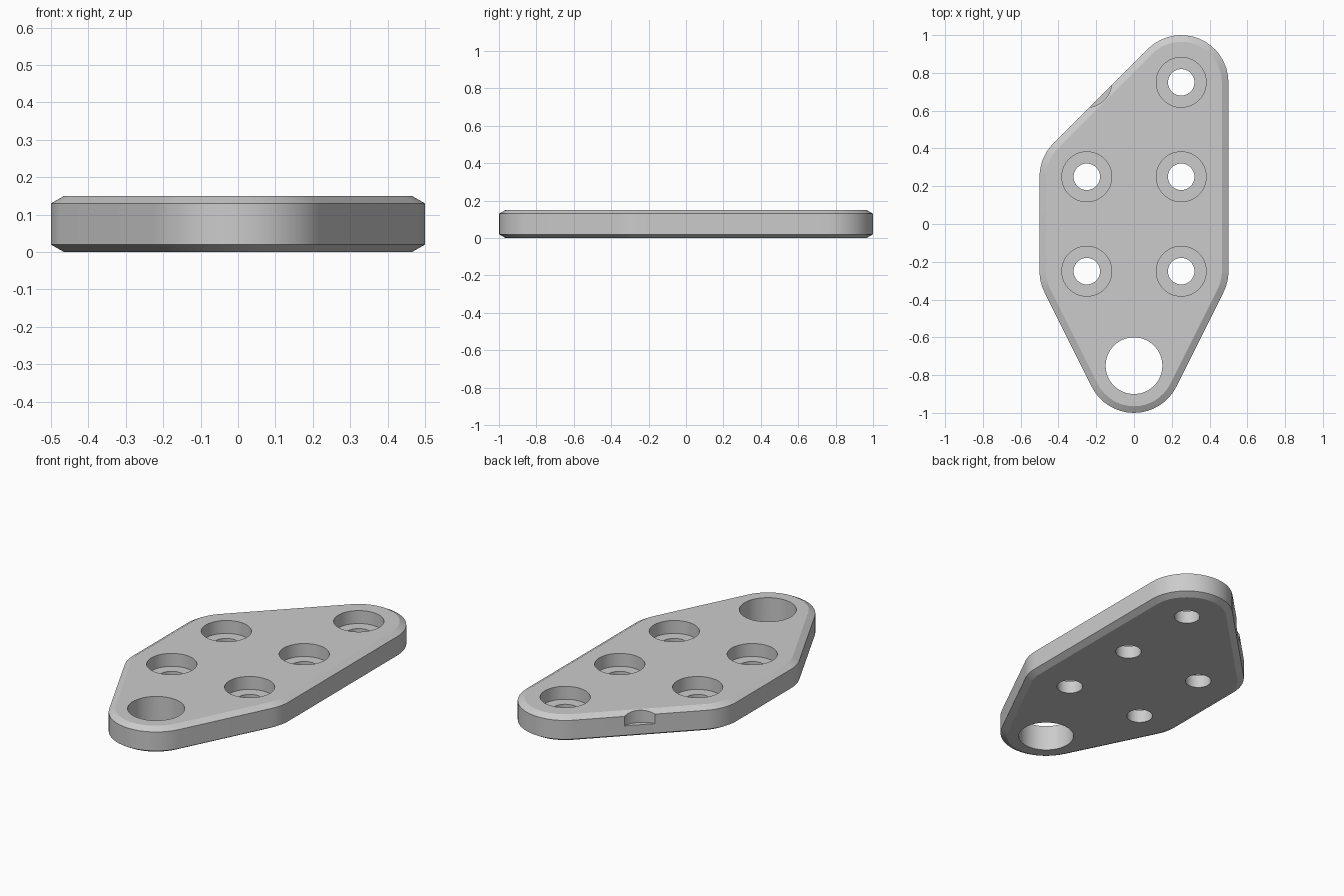
import bpy
from math import atan2, cos, sin, pi, tau

cube = bpy.data.objects.get("Cube")
if cube:
    bpy.data.objects.remove(cube, do_unlink=True)

THICK, BEVEL_H, BEVEL_W = 0.15, 0.02, 0.035
ROUND = 0.25                       # radius of every rounded corner
PIN = (0, -0.75)                   # large hole at the front tip
BOLTS = [(x, y) for x in (-0.25, 0.25) for y in (-0.25, 0.25, 0.75)]
# Corner centres, counter-clockwise
CORNERS = [PIN, (0.25, -0.25), (0.25, 0.75), (-0.25, 0.25), (-0.25, -0.25)]

grey = bpy.data.materials.new("plain grey")
grey.use_nodes = True
grey.diffuse_color = (0.6, 0.6, 0.6, 1)
grey.node_tree.nodes["Principled BSDF"].inputs["Base Color"].default_value = (0.6, 0.6, 0.6, 1)


def outline(radius, steps=16):
    """Tangent outline around all the corner circles."""
    pts = []
    n = len(CORNERS)
    for i, (cx, cy) in enumerate(CORNERS):
        px, py = CORNERS[i - 1]
        nx, ny = CORNERS[(i + 1) % n]
        start = atan2(cy - py, cx - px) - pi / 2
        sweep = (atan2(ny - cy, nx - cx) - pi / 2 - start) % tau
        for k in range(steps + 1):
            a = start + sweep * k / steps
            pts.append((cx + radius * cos(a), cy + radius * sin(a)))
    return pts


def circle(centre, radius, n=64):
    return [(centre[0] + radius * cos(tau * k / n),
             centre[1] + radius * sin(tau * k / n)) for k in range(n)]


def stacked_solid(name, levels):
    """Closed solid skinned through (outline, height) levels."""
    n = len(levels[0][0])
    verts = [(x, y, z) for loop, z in levels for x, y in loop]
    faces = [tuple(reversed(range(n))), tuple(range(len(verts) - n, len(verts)))]
    for s in range(len(levels) - 1):
        for k in range(n):
            a, b = s * n + k, s * n + (k + 1) % n
            faces.append((a, b, b + n, a + n))
    mesh = bpy.data.meshes.new(name)
    mesh.from_pydata(verts, [], faces)
    mesh.materials.append(grey)
    obj = bpy.data.objects.new(name, mesh)
    bpy.context.collection.objects.link(obj)
    return obj


# Plate with chamfered rims
inner, outer = outline(ROUND - BEVEL_W), outline(ROUND)
plate = stacked_solid("mounting_plate", [
    (inner, 0), (outer, BEVEL_H), (outer, THICK - BEVEL_H), (inner, THICK)])

# Counterbored bolt holes (one only nicks the slanted edge) and the pin hole
cutters = [stacked_solid("bolt_cutter", [
    (circle(c, 0.07), -0.1), (circle(c, 0.07), THICK / 2),
    (circle(c, 0.132), THICK / 2), (circle(c, 0.132), 0.3)]) for c in BOLTS]
cutters.append(stacked_solid("pin_cutter", [
    (circle(PIN, 0.15), -0.1), (circle(PIN, 0.15), 0.3)]))

bpy.ops.object.select_all(action="DESELECT")
plate.select_set(True)
bpy.context.view_layer.objects.active = plate
for cutter in cutters:
    cutter.hide_render = True
    mod = plate.modifiers.new("hole", "BOOLEAN")
    mod.operation, mod.solver, mod.object = "DIFFERENCE", "EXACT", cutter
    bpy.ops.object.modifier_apply(modifier=mod.name)
    bpy.data.objects.remove(cutter, do_unlink=True)

bpy.ops.object.shade_smooth_by_angle(angle=pi / 7)
